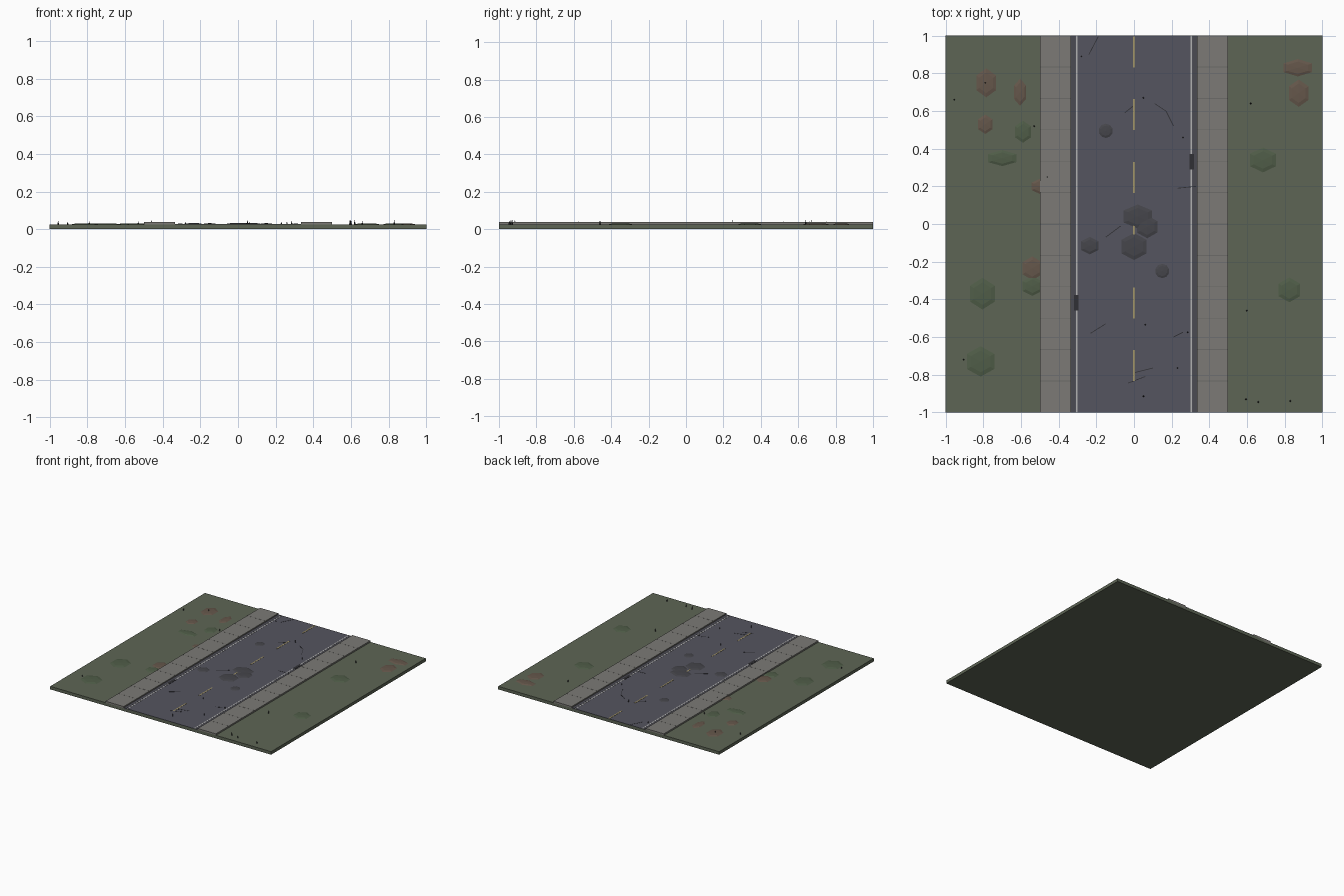
import bpy, bmesh, math
from mathutils import Matrix, Vector

if "Cube" in bpy.data.objects:
    bpy.data.objects.remove(bpy.data.objects["Cube"])


def mat(name, rgb):
    m = bpy.data.materials.new(name)
    m.diffuse_color = (*rgb, 1)
    m.use_nodes = True
    m.node_tree.nodes["Principled BSDF"].inputs["Base Color"].default_value = m.diffuse_color
    return m


GRASS = mat("grass", (0.11, 0.13, 0.09))
ASPHALT = mat("asphalt", (0.09, 0.09, 0.115))
GUTTER = mat("gutter_grey", (0.07, 0.07, 0.085))
PAVING = mat("paving", (0.20, 0.195, 0.18))
SEAM = mat("seam_grey", (0.15, 0.145, 0.14))
WHITE = mat("white_paint", (0.45, 0.45, 0.45))
YELLOW = mat("yellow_paint", (0.36, 0.30, 0.14))
DARK = mat("dark_metal", (0.03, 0.03, 0.035))
RUBBLE = mat("rubble_grey", (0.06, 0.06, 0.07))
GREEN = mat("shrub_green", (0.08, 0.11, 0.065))
BROWN = mat("soil_brown", (0.13, 0.095, 0.07))

GROUND_Z, ROAD_Z, WALK_Z = 0.025, 0.027, 0.037


def finish(name, bm, material):
    me = bpy.data.meshes.new(name)
    bm.to_mesh(me)
    bm.free()
    me.materials.append(material)
    ob = bpy.data.objects.new(name, me)
    bpy.context.collection.objects.link(ob)
    return ob


def add_box(bm, x0, x1, y0, y1, z0, z1):
    m = Matrix.Translation(((x0 + x1) / 2, (y0 + y1) / 2, (z0 + z1) / 2))
    m = m @ Matrix.Diagonal((x1 - x0, y1 - y0, z1 - z0, 1))
    bmesh.ops.create_cube(bm, size=1, matrix=m)


def boxes(name, items, material):
    bm = bmesh.new()
    for b in items:
        add_box(bm, *b)
    return finish(name, bm, material)


def both_sides(x0, x1, y0, y1, z0, z1):
    return [(x0, x1, y0, y1, z0, z1), (-x1, -x0, y0, y1, z0, z1)]


def mound(name, x, y, rx, ry, z, material, sides=6, height=0.006):
    # flattened low-poly dome, half sunk into the surface
    bm = bmesh.new()
    m = Matrix.Translation((x, y, z))
    yfit = ry / 0.866 if sides == 6 else ry
    m = m @ Matrix.Diagonal((rx, yfit, height, 1))
    bmesh.ops.create_uvsphere(bm, u_segments=sides, v_segments=4, radius=1, matrix=m)
    return finish(name, bm, material)


# ground slab, road and pavements
boxes("ground", [(-1, 1, -1, 1, 0, GROUND_Z)], GRASS)
boxes("road", [(-0.335, 0.335, -1, 1, 0.012, ROAD_Z)], ASPHALT)
boxes("gutters", both_sides(0.31, 0.335, -1, 1, 0.014, ROAD_Z + 0.0006), GUTTER)
boxes("pavements", both_sides(0.335, 0.5, -1, 1, 0.012, WALK_Z), PAVING)

# pavement joints
seams = []
for i in range(1, 12):
    y = -1 + i / 6
    seams += both_sides(0.335, 0.5, y - 0.002, y + 0.002, WALK_Z - 0.002, WALK_Z + 0.0005)
boxes("pavement_joints", seams, SEAM)

# painted lines
boxes("edge_lines", both_sides(0.299, 0.308, -1, 1, ROAD_Z - 0.002, ROAD_Z + 0.001), WHITE)
dashes = [(-0.005, 0.005, -0.835 + i / 3, -0.67 + i / 3, ROAD_Z - 0.002, ROAD_Z + 0.0012)
          for i in range(6)]
boxes("centre_dashes", dashes, YELLOW)

# storm drains
boxes("storm_drains", [(0.295, 0.318, 0.29, 0.372, 0.02, ROAD_Z + 0.002),
                       (-0.318, -0.295, -0.46, -0.378, 0.02, ROAD_Z + 0.002)], DARK)

# round covers on the road
for x, y in ((-0.15, 0.495), (0.15, -0.25)):
    mound("round_cover", x, y, 0.038, 0.038, ROAD_Z, RUBBLE, 10, 0.005)

# rubble on the road
for x, y, rx, ry in ((0.02, 0.04, 0.088, 0.055), (0.07, -0.015, 0.062, 0.053),
                     (0.0, -0.12, 0.078, 0.062), (-0.235, -0.115, 0.053, 0.04)):
    mound("road_rubble", x, y, rx, ry, ROAD_Z, RUBBLE)

# shrub patches on the grass
for x, y, rx, ry in ((-0.70, 0.35, 0.087, 0.037), (-0.59, 0.49, 0.049, 0.051),
                     (-0.54, -0.33, 0.06, 0.045), (-0.805, -0.37, 0.076, 0.073),
                     (-0.815, -0.73, 0.084, 0.07), (0.685, 0.34, 0.08, 0.057),
                     (0.825, -0.35, 0.067, 0.057)):
    mound("shrub_patch", x, y, rx, ry, GROUND_Z, GREEN)

# bare soil patches
for x, y, rx, ry in ((-0.785, 0.75, 0.061, 0.067), (-0.605, 0.7, 0.036, 0.063),
                     (-0.79, 0.53, 0.045, 0.045), (-0.5, 0.2, 0.05, 0.035),
                     (-0.54, -0.235, 0.06, 0.055), (0.87, 0.83, 0.088, 0.04),
                     (0.875, 0.695, 0.06, 0.063)):
    mound("soil_patch", x, y, rx, ry, GROUND_Z, BROWN)

# hairline cracks in the asphalt
bm = bmesh.new()
cracks = [[(-0.19, 0.995), (-0.24, 0.9)], [(0.11, 0.64), (0.17, 0.6), (0.21, 0.52)],
          [(-0.05, 0.59), (0.0, 0.63)], [(0.23, 0.19), (0.33, 0.2)],
          [(-0.15, -0.07), (-0.07, -0.01)], [(-0.23, -0.58), (-0.15, -0.53)],
          [(0.21, -0.6), (0.26, -0.575)], [(0.0, -0.79), (0.1, -0.765)],
          [(-0.03, -0.845), (0.06, -0.81)]]
for path in cracks:
    for a, b in zip(path, path[1:]):
        a, b = Vector(a), Vector(b)
        d, c = b - a, (a + b) / 2
        m = (Matrix.Translation((c.x, c.y, ROAD_Z)) @ Matrix.Rotation(math.atan2(d.y, d.x), 4, 'Z')
             @ Matrix.Diagonal((d.length, 0.004, 0.002, 1)))
        bmesh.ops.create_cube(bm, size=1, matrix=m)
finish("cracks", bm, DARK)

# thin weed blades, x / y / tip height
bm = bmesh.new()
for x, y, tip in ((-0.955, 0.66, 0.045), (-0.53, 0.52, 0.042), (-0.46, 0.25, 0.05),
                  (-0.905, -0.72, 0.04), (-0.79, 0.75, 0.042), (-0.28, 0.89, 0.04),
                  (0.05, 0.67, 0.05), (0.26, 0.46, 0.042), (0.62, 0.64, 0.05),
                  (0.6, -0.46, 0.05), (0.595, -0.93, 0.055), (0.66, -0.945, 0.044),
                  (0.83, -0.94, 0.048), (0.05, -0.915, 0.05), (0.23, -0.765, 0.04),
                  (0.06, -0.535, 0.04), (0.285, -0.575, 0.046)):
    h = tip - 0.02
    bmesh.ops.create_cone(bm, cap_ends=True, segments=4, radius1=0.006, radius2=0, depth=h,
                          matrix=Matrix.Translation((x, y, 0.02 + h / 2)))
finish("weed_blades", bm, DARK)
